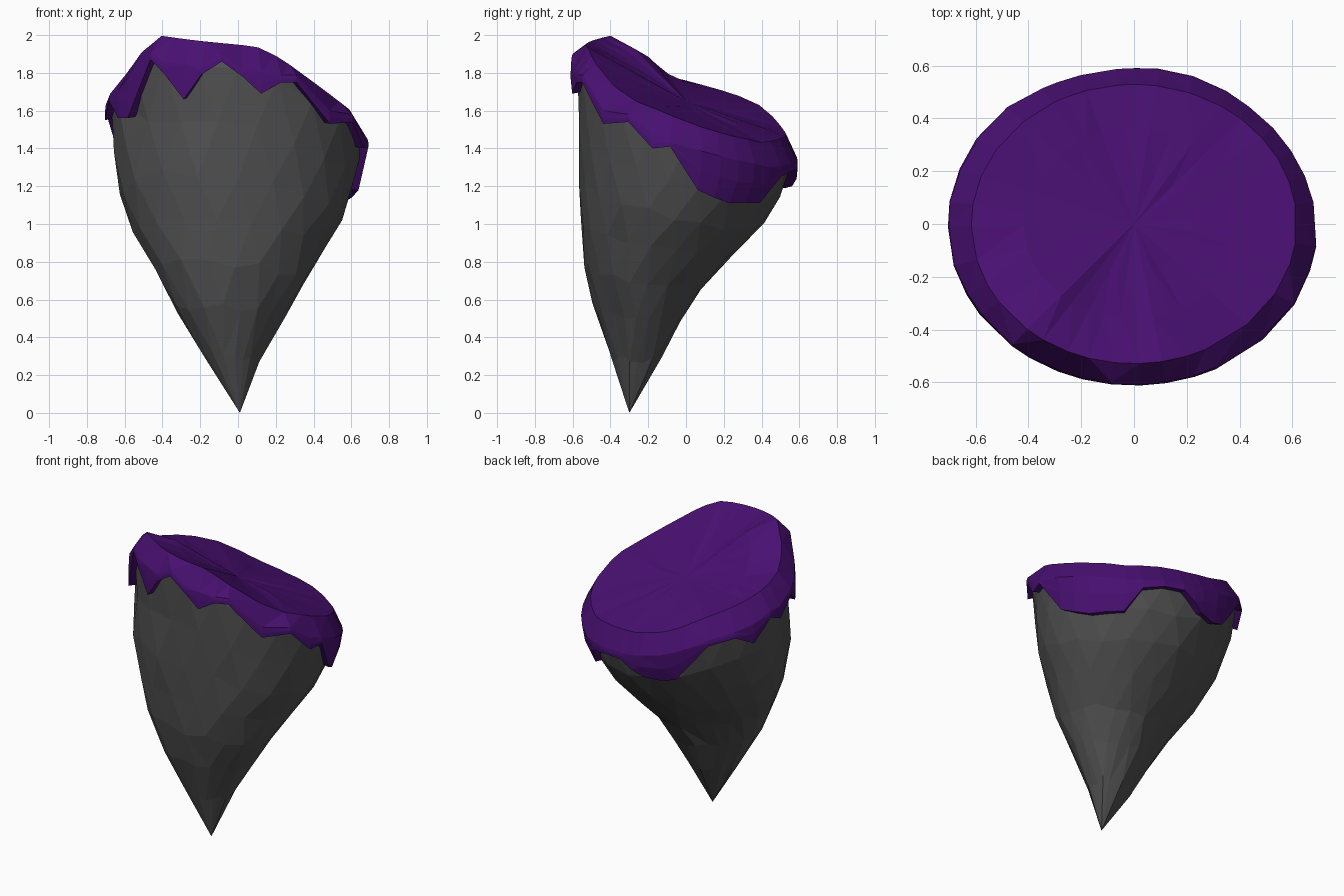
import bpy, bmesh, math, random
from mathutils import Vector

if "Cube" in bpy.data.objects:
    bpy.data.objects.remove(bpy.data.objects["Cube"])

random.seed(4)

def lerp(table, v):
    # piecewise linear lookup, rows are (key, value, value, ...)
    if v <= table[0][0]:
        return table[0][1:]
    for a, b in zip(table, table[1:]):
        if v <= b[0]:
            f = (v - a[0]) / (b[0] - a[0])
            return tuple(p + (q - p) * f for p, q in zip(a[1:], b[1:]))
    return table[-1][1:]

# z, left x, right x, front y, back y
PROFILE = [(0.01, 0.01, 0.01, -0.30, -0.30), (0.35, -0.21, 0.15, -0.40, -0.09),
           (0.58, -0.34, 0.29, -0.48, 0.04), (0.72, -0.42, 0.37, -0.515, 0.14),
           (0.90, -0.53, 0.48, -0.545, 0.34), (1.07, -0.60, 0.58, -0.56, 0.47),
           (1.23, -0.645, 0.62, -0.568, 0.555), (1.4, -0.665, 0.66, -0.57, 0.57),
           (1.65, -0.67, 0.67, -0.575, 0.575)]
# angle, height of the slanted top rim
RIM = [(0, 1.54), (10, 1.51), (25, 1.47), (50, 1.43), (90, 1.47), (110, 1.52), (130, 1.62),
       (145, 1.67), (160, 1.71), (180, 1.76), (200, 1.80), (226, 2.0), (250, 1.97),
       (279, 1.94), (291, 1.88), (310, 1.75), (330, 1.65), (345, 1.60), (360, 1.54)]
# angle, height of the ragged lower edge of the cap
HEM = [(8, 1.18), (18, 1.14), (28, 1.11), (38, 1.11), (49, 1.11), (58, 1.25), (70, 1.28),
       (82, 1.29), (89, 1.24), (95, 1.20), (107, 1.19), (115, 1.22), (120, 1.29),
       (133, 1.47), (148, 1.51), (160, 1.45), (172, 1.59), (181, 1.55), (195, 1.65),
       (206, 1.56), (214, 1.56), (229, 1.87), (236, 1.80), (246, 1.66), (254, 1.79),
       (263, 1.86), (272, 1.78), (280, 1.69), (289, 1.75), (296, 1.75), (314, 1.53),
       (330, 1.54), (343, 1.40), (352, 1.41)]

def bump(angle, centre, power=4):
    return max(0.0, math.cos(math.radians(angle - centre))) ** power

def surface(angle, z, out=0.0):
    l, r, f, b = lerp(PROFILE, z)
    a = math.radians(angle)
    # fuller front left corner, leaner back left corner
    bell = math.sin(math.pi * min(z, 1.5) / 1.5)
    out += bell * (0.035 * bump(angle, 225) - 0.06 * bump(angle, 135))
    return Vector(((l + r) / 2 + ((r - l) / 2 + out) * math.cos(a),
                   (f + b) / 2 + ((b - f) / 2 + out) * math.sin(a), z))

def rim(angle):
    return lerp(RIM, angle % 360)[0]

def loft(name, rings, colour, start=None, end=None):
    bm = bmesh.new()
    rows = [[bm.verts.new(p) for p in ring] for ring in rings]
    n = len(rows[0])
    for lo, hi in zip(rows, rows[1:]):
        for i in range(n):
            j = (i + 1) % n
            bm.faces.new((lo[i], lo[j], hi[j], hi[i]))
    for tip, row in ((start, rows[0]), (end, rows[-1])):
        if tip is not None:
            v = bm.verts.new(tip)
            for i in range(n):
                bm.faces.new((v, row[i], row[(i + 1) % n]))
    bmesh.ops.triangulate(bm, faces=bm.faces[:], quad_method='SHORT_EDGE')
    bmesh.ops.recalc_face_normals(bm, faces=bm.faces[:])
    mesh = bpy.data.meshes.new(name)
    bm.to_mesh(mesh)
    bm.free()
    obj = bpy.data.objects.new(name, mesh)
    bpy.context.collection.objects.link(obj)
    mat = bpy.data.materials.new(name)
    mat.diffuse_color = colour
    mat.use_nodes = True
    mat.node_tree.nodes["Principled BSDF"].inputs["Base Color"].default_value = mat.diffuse_color
    mesh.materials.append(mat)
    return obj

# Pointed stone body, rings tilt gradually to follow the slanted rim
SIDES = 20
body = []
for k, s in enumerate((0.2, 0.36, 0.49, 0.61, 0.73, 0.86, 1.0)):
    ring = []
    for i in range(SIDES):
        a = (i + 0.5 * (k % 2)) * 360 / SIDES
        z = s * (1.4 + (rim(a) - 0.13 - 1.4) * s)
        if s < 1:
            z += random.uniform(-0.02, 0.02)
        p = surface(a, z)
        if s < 0.8:
            p += Vector((random.uniform(-1, 1), random.uniform(-1, 1), 0)) * 0.008
        ring.append(p)
    body.append(ring)
top_angles = [i * 360 / SIDES for i in range(SIDES)]
body.append([surface(a, rim(a) - 0.07, -0.035) for a in top_angles])
loft("stone_body", body, (0.08, 0.08, 0.08, 1), start=(0.01, -0.30, 0.0))

# Purple cap: inner hem, outer hem, skirt, shoulder, fold, then the uneven top
inner, outer, skirt, shoulder, fold = [], [], [], [], []
for a, z in HEM:
    r = rim(a)
    sh = max(r - 0.13, z + 0.04)
    inner.append(surface(a, z + 0.01, -0.02))
    outer.append(surface(a, z, 0.037))
    skirt.append(surface(a, (z + sh) / 2, 0.036))
    shoulder.append(surface(a, sh, 0.03))
    p = surface(a, 1.65) * 0.92
    p.z = r
    fold.append(p)
centre = Vector((0.0, 0.0, 1.65))
rings = [inner, outer, skirt, shoulder, fold]
for s, ridge in ((0.68, 0.06), (0.36, 0.03)):
    rings.append([centre.lerp(p, s) + Vector((0, 0, ridge * bump(a, 208, 6)
                                              + random.uniform(-0.004, 0.004)))
                  for p, (a, z) in zip(fold, HEM)])
loft("purple_cap", rings, (0.065, 0.005, 0.165, 1), end=centre)
